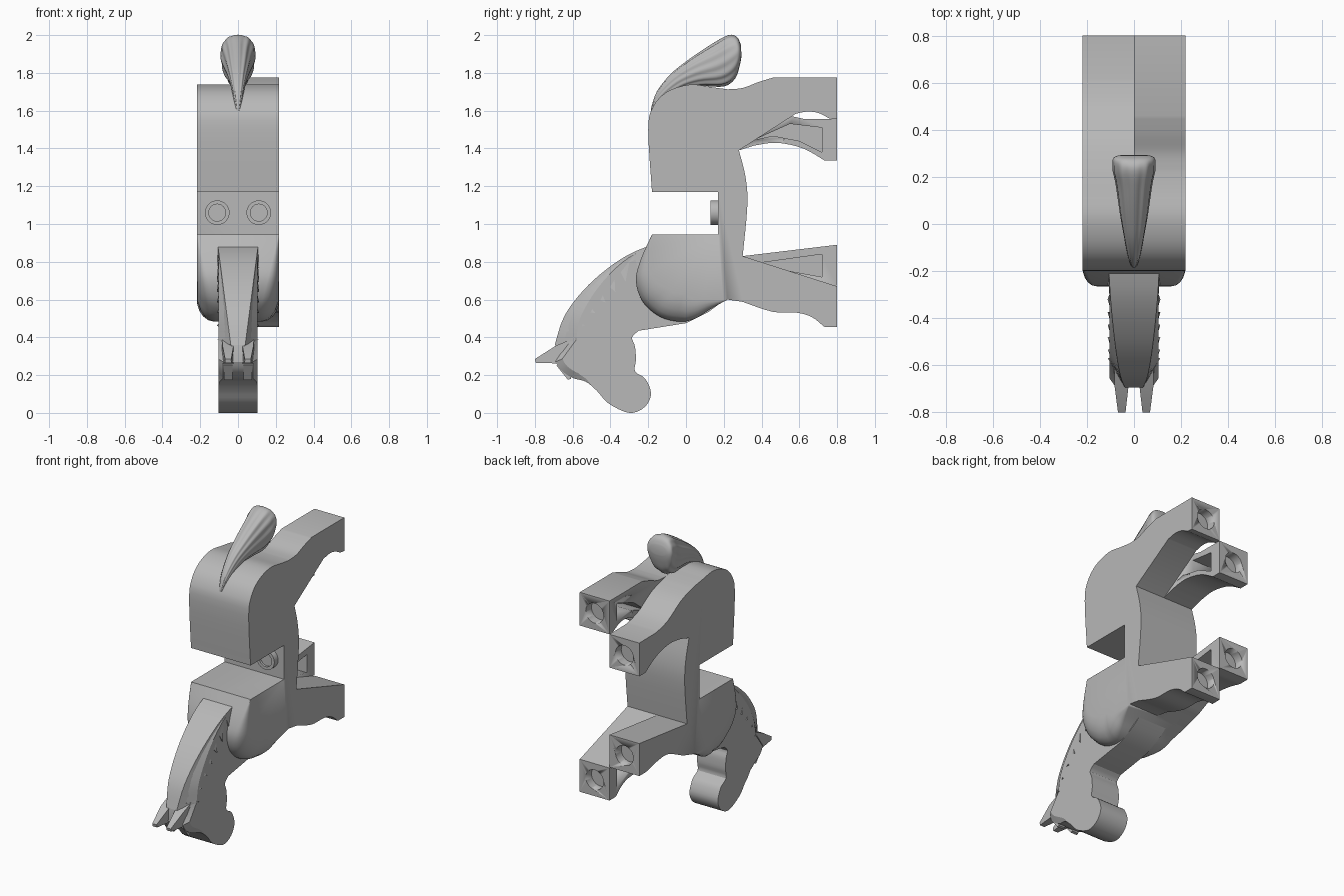
import bpy
import bmesh
from math import sin, cos, pi, radians
from mathutils import Vector

start_cube = bpy.data.objects.get("Cube")
if start_cube:
    bpy.data.objects.remove(start_cube, do_unlink=True)

grey = bpy.data.materials.new("plain_grey")
grey.use_nodes = True
colour = (.48, .48, .48, 1)
grey.diffuse_color = colour
grey.node_tree.nodes["Principled BSDF"].inputs["Base Color"].default_value = colour


def clamp(value):
    return max(0, min(1, value))


def curve(points, steps=4):
    """Smooth curve passing through the given side-profile points."""
    pts = [Vector(p) for p in points]
    pts = [pts[0]] + pts + [pts[-1]]
    result = []
    for a, b, c, d in zip(pts, pts[1:], pts[2:], pts[3:]):
        for k in range(steps):
            t = k / steps
            result.append(b + (c - a) * t / 2
                          + (a * 2 - b * 5 + c * 4 - d) * t * t / 2
                          + (b * 3 - a - c * 3 + d) * t ** 3 / 2)
    return result + [pts[-1]]


def toward(point, centre, distance):
    return point + (centre - point).normalized() * distance


def loft(name, rings, angle=30):
    """Skin a list of equal closed rings and cap both ends."""
    bm = bmesh.new()
    rows = [[bm.verts.new(p) for p in ring] for ring in rings]
    count = len(rows[0])
    for low, high in zip(rows, rows[1:]):
        for i in range(count):
            j = (i + 1) % count
            bm.faces.new((low[i], low[j], high[j], high[i]))
    bm.faces.new(rows[0])
    bm.faces.new(rows[-1])
    bmesh.ops.remove_doubles(bm, verts=bm.verts[:], dist=.0002)
    bmesh.ops.recalc_face_normals(bm, faces=bm.faces[:])
    mesh = bpy.data.meshes.new(name)
    bm.to_mesh(mesh)
    bm.free()
    obj = bpy.data.objects.new(name, mesh)
    bpy.context.collection.objects.link(obj)
    mesh.materials.append(grey)
    select(obj)
    bpy.ops.object.shade_smooth_by_angle(angle=radians(angle))
    return obj


def select(obj):
    bpy.ops.object.select_all(action='DESELECT')
    obj.select_set(True)
    bpy.context.view_layer.objects.active = obj


def slab(name, points, left, right):
    return loft(name, [[(x, y, z) for y, z in points] for x in (left, right)])


def circle(x, y, z, radius, sides=32):
    return [(x + radius * cos(2 * pi * i / sides), y,
             z + radius * sin(2 * pi * i / sides)) for i in range(sides)]


def rounded_side(points, weights, side, width, narrow, inset, centre, steps):
    """Rings whose outer rim is pulled in where the weights are high."""
    rings = []
    for k in range(steps + 1):
        turn = pi / 2 * k / steps
        ring = []
        for p, w in zip(points, weights):
            q = toward(p, centre, inset * w * (1 - cos(turn)))
            ring.append((side * (width - narrow * w * (1 - sin(turn))), q.x, q.y))
        rings.append(ring)
    return rings


def cut(target, cutter):
    mod = target.modifiers.new("cut", 'BOOLEAN')
    mod.operation = 'DIFFERENCE'
    mod.solver = 'EXACT'
    mod.object = cutter
    select(target)
    bpy.ops.object.modifier_apply(modifier=mod.name)
    bpy.data.objects.remove(cutter, do_unlink=True)


# Shared outlines of the torso
rump = curve([(-.18, 1.17), (-.2, 1.5), (-.175, 1.62), (-.1, 1.7),
              (.02, 1.738), (.13, 1.725)])
belly = curve([(.28, 1.39), (.315, 1.25), (.325, 1.1), (.3, .83)])
chest = curve([(.22, .6), (.13, .55), (.05, .5), (-.03, .483), (-.14, .51),
               (-.23, .59), (-.265, .7), (-.24, .81), (-.18, .945)])
saddle = [(.17, .945), (.17, 1.17)]

# Legs differ on each side: one pair strides outward, the other inward
hind_leg = {
    1: curve([(.22, 1.713), (.3, 1.72), (.38, 1.75), (.46, 1.775)])
       + [(.8, 1.775), (.8, 1.555)]
       + curve([(.76, 1.558), (.7, 1.588), (.64, 1.595), (.58, 1.583)]),
    -1: curve([(.22, 1.712), (.36, 1.67), (.5, 1.59), (.62, 1.557)])
        + [(.8, 1.555), (.8, 1.335)]
        + curve([(.735, 1.335), (.62, 1.4), (.48, 1.43), (.36, 1.415)]),
}
front_leg = {
    1: [(.8, .67), (.8, .455), (.735, .455)]
       + curve([(.73, .457), (.67, .505), (.59, .53), (.46, .535), (.3, .588)]),
    -1: [(.8, .89), (.8, .675), (.74, .675)]
        + curve([(.72, .677), (.62, .7), (.5, .705), (.34, .635)]),
}
hind_pocket = {
    1: [(.42, 1.57), (.55, 1.67), (.72, 1.73), (.72, 1.61), (.58, 1.63)],
    -1: [(.36, 1.445), (.55, 1.53), (.72, 1.51), (.72, 1.38), (.6, 1.44), (.46, 1.467)],
}
front_pocket = {
    1: [(.38, .755), (.72, .65), (.72, .51), (.58, .58), (.46, .6)],
    -1: [(.36, .79), (.72, .84), (.72, .72), (.58, .745)],
}
foot_heights = {1: (1.665, .563), -1: (1.445, .782)}

# Torso halves with rounded shoulders, hollow inner legs and foot sockets
for side, label in ((1, "left"), (-1, "right")):
    outline = [Vector(p) for p in
               rump + hind_leg[side] + belly + front_leg[side] + chest + saddle]
    weights = [clamp((.95 - p.y) / .4) * clamp((.22 - p.x) / .25) for p in outline]
    rings = [[(0, p.x, p.y) for p in outline]]
    rings += rounded_side(outline, weights, side, .218, .1, .15, Vector((.02, .75)), 5)
    half = loft(label + "_body_half", rings)
    for pocket in (hind_pocket[side], front_pocket[side]):
        cut(half, slab("pocket_cutter", pocket, -side * .05, side * .17))
    for height in foot_heights[side]:
        socket = [circle(side * .109, y, height, .065) for y in (.74, .9)]
        cut(half, loft("socket_cutter", socket))

# Hollow studs on the saddle
for side, label in ((1, "left"), (-1, "right")):
    steps = ((.18, .065), (.13, .065), (.13, .045), (.145, .045))
    loft(label + "_saddle_stud",
         [circle(side * .11, y, 1.06, radius) for y, radius in steps])

# Neck and head, narrowing along the crest
crest = curve([(-.17, .89), (-.3, .835), (-.42, .755), (-.54, .645),
               (-.64, .51), (-.69, .36)])
face = curve([(-.69, .27), (-.66, .225), (-.6, .185), (-.53, .165), (-.47, .115),
              (-.41, .05), (-.3, 0), (-.22, .03), (-.185, .1), (-.215, .18),
              (-.27, .22), (-.265, .28), (-.27, .35), (-.285, .4), (-.25, .435)])
throat = [Vector(p) for p in ((0, .475), (.12, .535), (.22, .61), (.1, .75))]
nape = Vector((-.3, .45))


def crest_weight(p):
    return clamp((.89 - p.y) / .53)


head_outline = crest + face + throat
head_weights = [crest_weight(p) for p in crest]
head_weights += [.35 * clamp((-.5 - p.x) / .1) for p in face] + [0] * len(throat)
sides = [rounded_side(head_outline, head_weights, s, .104, .07, .11, nape, 1)
         for s in (-1, 1)]
loft("neck_and_head", sides[0][::-1] + sides[1], 25)

# Mane band with pointed locks down both sides
mane_rings = []
for i, p in enumerate(crest):
    depth = .125 if i % 3 == 2 else .04
    top_width = .108 - .07 * crest_weight(p)
    low_width = top_width + (.112 - top_width) * clamp(depth / .11)
    outer, inner = toward(p, nape, -.005), toward(p, nape, depth)
    mane_rings.append([(-top_width, *outer), (top_width, *outer),
                       (low_width, *inner), (-low_width, *inner)])
loft("mane", mane_rings, 20)

# Ears and forelock tufts
ear = [(-.54, .42), (-.69, .355), (-.8, .285), (-.795, .265), (-.68, .262), (-.58, .28)]
tuft = [(-.67, .27), (-.685, .25), (-.625, .175), (-.61, .18), (-.6, .25)]
for side, label in ((1, "left"), (-1, "right")):
    ear_rings = []
    for base, tip in ((.02, .036), (.086, .068)):
        ear_rings.append([(side * (base + (tip - base) * clamp((-.66 - y) / .14)), y, z)
                          for y, z in ear])
    loft(label + "_ear", ear_rings)
    slab(label + "_forelock", tuft, side * .03, side * .075)

# Tail: rounded sections with ridged hair that fades at the tip
underside = curve([(-.18, 1.58), (-.12, 1.65), (-.02, 1.71), (.08, 1.73), (.2, 1.728),
                   (.26, 1.77), (.285, 1.84), (.294, 1.89)])
topside = curve([(-.186, 1.61), (-.155, 1.7), (-.08, 1.795), (.02, 1.875), (.14, 1.955),
                 (.225, 2), (.27, 1.99), (.29, 1.95)])
tail_rings = []
for i, (low, high) in enumerate(zip(underside, topside)):
    t = i / (len(topside) - 1)
    width = .008 + .084 * clamp(t / .68) - .035 * clamp((t - .8) / .2) ** 2
    ridge = .07 * clamp((.85 - t) / .25)
    middle, reach = (low + high) / 2, (high - low) / 2
    ring = []
    for k in range(72):
        turn = 2 * pi * k / 72
        scale = 1 - ridge * (1 - cos(12 * turn)) / 2
        across = abs(sin(turn)) ** .75 * (1 if sin(turn) > 0 else -1)
        p = middle + reach * cos(turn) * scale
        ring.append((width * across * scale, p.x, p.y))
    tail_rings.append(ring)
loft("tail", tail_rings, 50)
